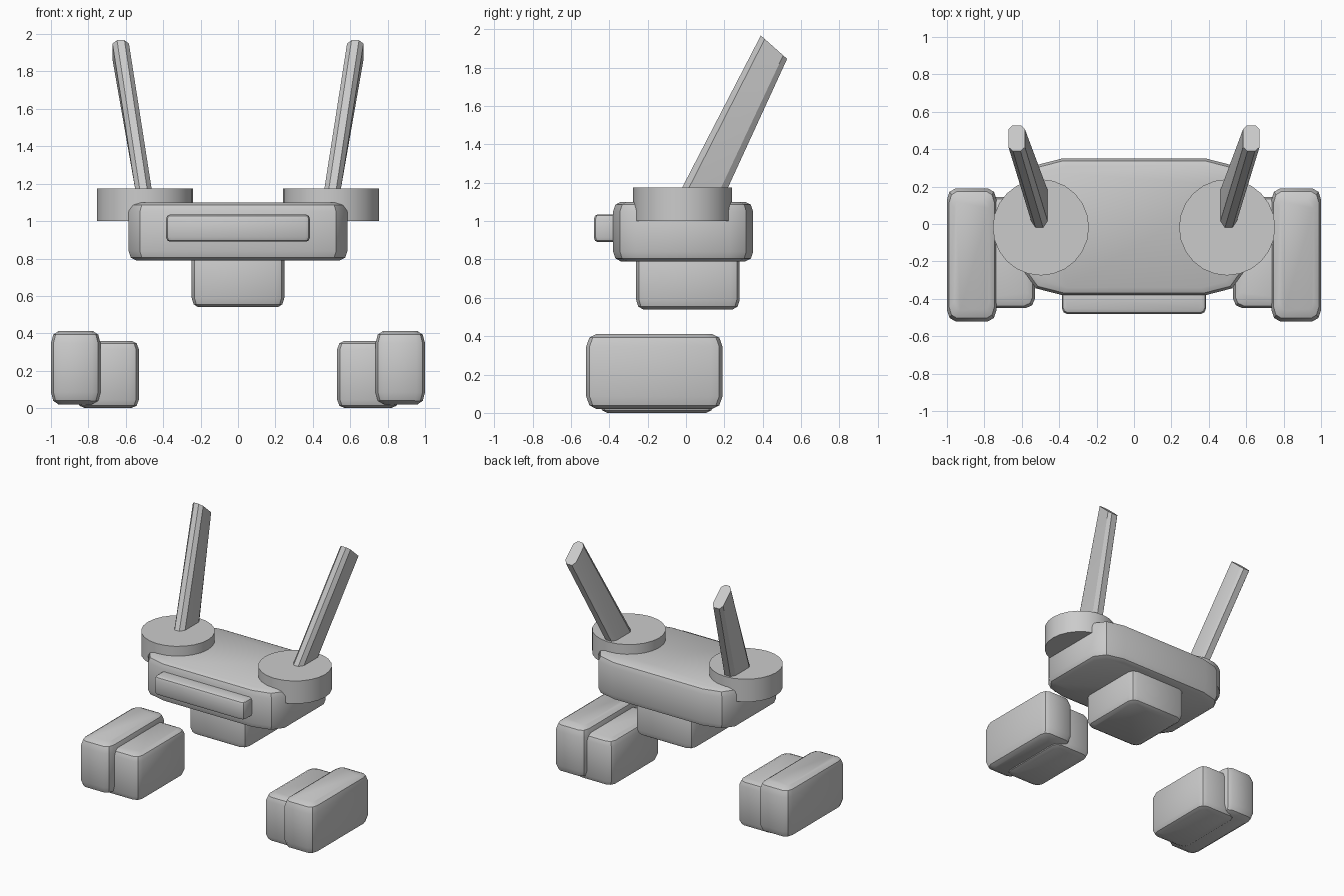
import bpy
import bmesh
import math

if "Cube" in bpy.data.objects:
    bpy.data.objects.remove(bpy.data.objects["Cube"])

# One plain grey for everything
grey = bpy.data.materials.new("plain_grey")
grey.use_nodes = True
grey.diffuse_color = (0.6, 0.6, 0.6, 1)
grey.node_tree.nodes["Principled BSDF"].inputs["Base Color"].default_value = (0.6, 0.6, 0.6, 1)


def finish(name, bm, angle=35):
    bmesh.ops.recalc_face_normals(bm, faces=bm.faces)
    mesh = bpy.data.meshes.new(name)
    bm.to_mesh(mesh)
    bm.free()
    mesh.materials.append(grey)
    mesh.shade_smooth()
    mesh.set_sharp_from_angle(angle=math.radians(angle))
    obj = bpy.data.objects.new(name, mesh)
    bpy.context.collection.objects.link(obj)
    return obj


def hull(name, points, angle=35):
    """Solid convex part wrapped around a set of points."""
    bm = bmesh.new()
    for p in points:
        bm.verts.new(p)
    out = bmesh.ops.convex_hull(bm, input=bm.verts)
    loose = [v for v in out["geom_interior"] if isinstance(v, bmesh.types.BMVert)]
    bmesh.ops.delete(bm, geom=loose, context="VERTS")
    bmesh.ops.dissolve_limit(bm, angle_limit=0.01, verts=bm.verts, edges=bm.edges)
    return finish(name, bm, angle)


def rounded_box(name, xs, ys, zs, corner, edge):
    """Box with softened plan corners (x, y) and top and bottom edges (x, y, z)."""
    cx, cy, cz = (sum(r) / 2 for r in (xs, ys, zs))
    hx, hy, hz = (abs(r[1] - r[0]) / 2 for r in (xs, ys, zs))
    points = []
    for a, b in ((1, 0), (0.3, 0.3), (0, 1)):
        px, py = hx - a * corner[0], hy - b * corner[1]
        for k, dz in ((1, 0), (0.3, 0.3), (0, 1)):
            x = px * (1 - k * edge[0] / hx)
            y = py * (1 - k * edge[1] / hy)
            z = hz - dz * edge[2]
            points += [(cx + sx * x, cy + sy * y, cz + sz * z)
                       for sx in (-1, 1) for sy in (-1, 1) for sz in (-1, 1)]
    return hull(name, points)


def blade_ring(x, front, back):
    """Flattened eight-sided section running from a front to a back (y, z) point."""
    ring = []
    for t, half in ((0, 0.02), (0.15, 0.044), (0.85, 0.044), (1, 0.025)):
        y = front[0] + t * (back[0] - front[0])
        z = front[1] + t * (back[1] - front[1])
        ring += [(x - half, y, z), (x + half, y, z)]
    return ring


# Central parts
rounded_box("body", (-0.585, 0.585), (-0.38, 0.35), (0.79, 1.1), (0.2, 0.12), (0.04, 0.04, 0.05))
rounded_box("lower_block", (-0.248, 0.248), (-0.26, 0.28), (0.54, 0.86), (0.05, 0.05), (0.035, 0.035, 0.05))
rounded_box("front_bar", (-0.385, 0.385), (-0.48, -0.34), (0.89, 1.035), (0.025, 0.03), (0.02, 0.02, 0.025))

# Paired parts
for side, s in (("left", 1), ("right", -1)):
    rounded_box(side + "_outer_foot", (s * 0.735, s * 1.0), (-0.52, 0.19), (0.02, 0.412),
                (0.045, 0.06), (0.04, 0.055, 0.065))
    rounded_box(side + "_inner_foot", (s * 0.53, s * 0.86), (-0.45, 0.145), (0.0, 0.36),
                (0.05, 0.05), (0.04, 0.04, 0.045))

    # Flat round pad overhanging the body end
    bm = bmesh.new()
    bmesh.ops.create_cone(bm, cap_ends=True, segments=24, radius1=0.257, radius2=0.257, depth=0.175)
    bmesh.ops.translate(bm, verts=bm.verts, vec=(s * 0.498, -0.018, 1.0875))
    finish(side + "_pad", bm)

    # Blade leaning back and outward from the pad
    hull(side + "_blade",
         blade_ring(s * 0.503, (-0.03, 1.155), (0.21, 1.155))
         + blade_ring(s * 0.627, (0.39, 1.967), (0.527, 1.845)), 25)
